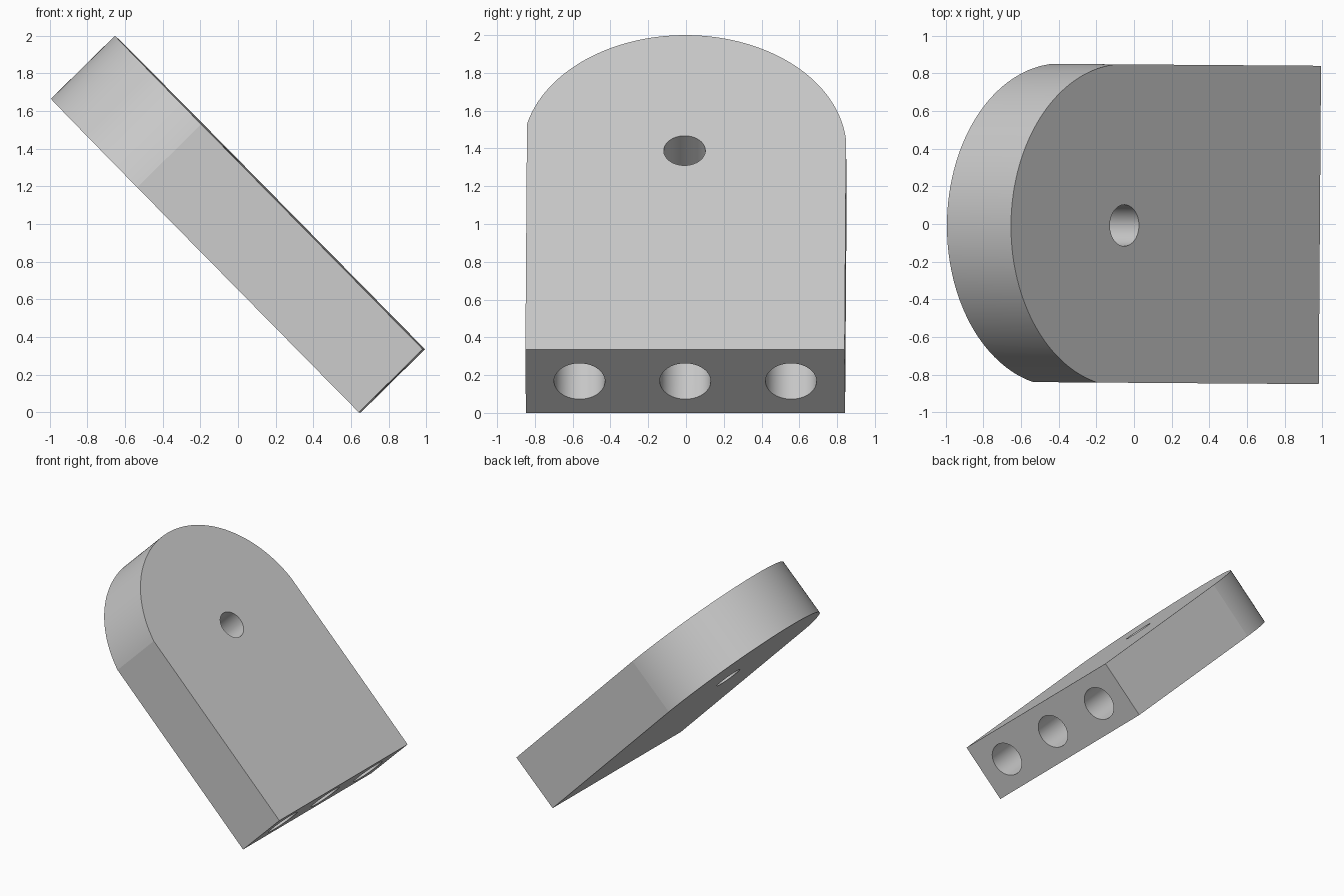
import bpy, bmesh, math

cube = bpy.data.objects.get("Cube")
if cube:
    bpy.data.objects.remove(cube, do_unlink=True)

# Block proportions, measured in its own untilted frame
LENGTH, HALF_WIDTH, THICK = 2.337, 0.845, 0.477
ARC_R, ARC_Y = 0.858, -0.01
ARC_X = -LENGTH / 2 + ARC_R
PIN_R, BORE_R, BORE_DEPTH = 0.11, 0.135, 0.9

grey = bpy.data.materials.new("plain grey")
grey.use_nodes = True
colour = (0.6, 0.6, 0.6, 1)
grey.diffuse_color = colour
grey.node_tree.nodes["Principled BSDF"].inputs["Base Color"].default_value = colour


def outline():
    """Straight-sided profile closed by a slightly oversize round end."""
    start = math.asin((HALF_WIDTH - ARC_Y) / ARC_R)
    end = -math.asin((HALF_WIDTH + ARC_Y) / ARC_R)
    pts = [(LENGTH / 2, -HALF_WIDTH), (LENGTH / 2, HALF_WIDTH)]
    steps = 96
    for i in range(steps + 1):
        a = start + (end - start) * i / steps
        pts.append((ARC_X - ARC_R * math.cos(a), ARC_Y + ARC_R * math.sin(a)))
    return pts


def drill(block, name, radius, depth, location, rotation=(0, 0, 0)):
    """Cut a round hole and discard the cutter."""
    bpy.ops.mesh.primitive_cylinder_add(vertices=96, radius=radius, depth=depth,
                                        location=location, rotation=rotation)
    cutter = bpy.context.object
    cutter.name = name
    cutter.hide_render = True
    cutter.data.materials.append(grey)
    mod = block.modifiers.new(name, "BOOLEAN")
    mod.operation, mod.solver, mod.object = "DIFFERENCE", "EXACT", cutter
    bpy.context.view_layer.objects.active = block
    bpy.ops.object.modifier_apply(modifier=mod.name)
    bpy.data.objects.remove(cutter, do_unlink=True)


# Round-ended block
bm = bmesh.new()
base = bm.faces.new([bm.verts.new((x, y, -THICK / 2)) for x, y in outline()])
top = bmesh.ops.extrude_face_region(bm, geom=[base])["geom"]
bmesh.ops.translate(bm, vec=(0, 0, THICK),
                    verts=[v for v in top if isinstance(v, bmesh.types.BMVert)])
bmesh.ops.recalc_face_normals(bm, faces=bm.faces)
mesh = bpy.data.meshes.new("rounded_block")
bm.to_mesh(mesh)
bm.free()
mesh.materials.append(grey)
block = bpy.data.objects.new("rounded_block", mesh)
bpy.context.collection.objects.link(block)

# Through hole concentric with the round end
drill(block, "pin_hole", PIN_R, THICK * 2, (ARC_X, ARC_Y, 0))

# Three blind bores in the square end
for side in (-1, 0, 1):
    drill(block, "end_bore", BORE_R, BORE_DEPTH * 2,
          (LENGTH / 2, side * 0.56, 0), (0, math.pi / 2, 0))

# Smooth the curved walls, keep every real edge sharp
bpy.ops.object.select_all(action="DESELECT")
block.select_set(True)
bpy.context.view_layer.objects.active = block
bpy.ops.object.shade_smooth_by_angle(angle=math.radians(4.5))

# Tilt the block into its resting pose
block.rotation_euler = (0, math.radians(45.43), -0.0072)
block.location = (-0.003, 0.002, 1.0)
